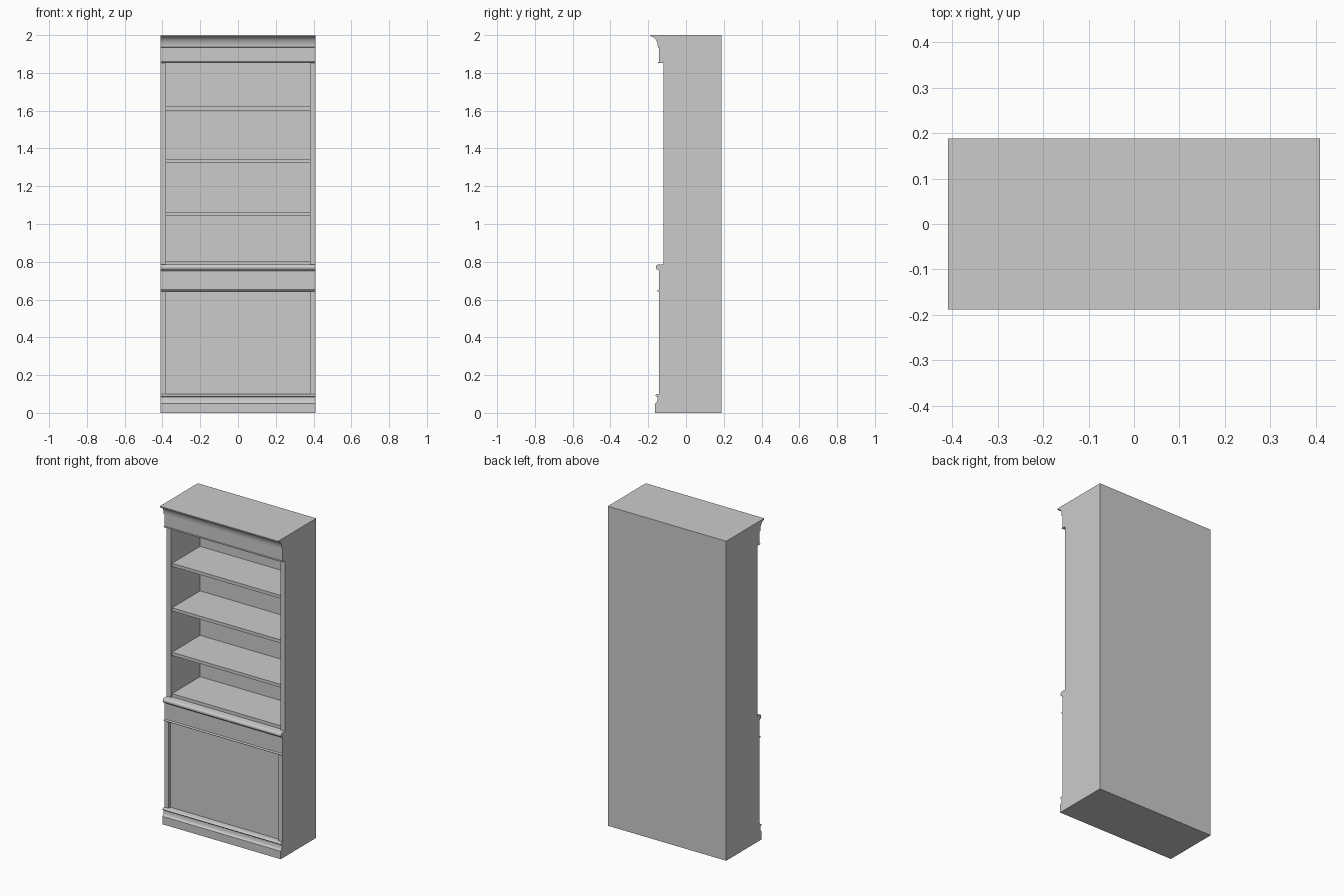
import bpy, bmesh, math

if "Cube" in bpy.data.objects:
    bpy.data.objects.remove(bpy.data.objects["Cube"])

W = 0.41        # half width
T = 0.03        # side panel thickness
BACK = 0.188    # rear face
INNER = 0.168   # front face of the back board


def finish(name, bm, smooth=False):
    bmesh.ops.recalc_face_normals(bm, faces=bm.faces)
    me = bpy.data.meshes.new(name)
    bm.to_mesh(me)
    bm.free()
    ob = bpy.data.objects.new(name, me)
    bpy.context.collection.objects.link(ob)
    if smooth:
        bpy.ops.object.select_all(action='DESELECT')
        ob.select_set(True)
        bpy.context.view_layer.objects.active = ob
        bpy.ops.object.shade_smooth_by_angle(angle=math.radians(35))
    return ob


def box(name, x0, x1, y0, y1, z0, z1):
    bm = bmesh.new()
    bmesh.ops.create_cube(bm, size=1)
    for v in bm.verts:
        v.co = ((x0 + x1) / 2 + v.co.x * (x1 - x0),
                (y0 + y1) / 2 + v.co.y * (y1 - y0),
                (z0 + z1) / 2 + v.co.z * (z1 - z0))
    return finish(name, bm)


def moulding(name, front):
    """Extrude a (y, z) front profile, listed bottom to top, across the width."""
    pts = [(INNER, front[0][1])] + front + [(INNER, front[-1][1])]
    bm = bmesh.new()
    face = bm.faces.new([bm.verts.new((-W, y, z)) for y, z in pts])
    ext = bmesh.ops.extrude_face_region(bm, geom=[face], use_keep_orig=True)
    moved = [g for g in ext['geom'] if isinstance(g, bmesh.types.BMVert)]
    bmesh.ops.translate(bm, verts=moved, vec=(2 * W, 0, 0))
    return finish(name, bm, True)


def arc(cy, cz, ry, rz, a0, a1, n=8):
    """Elliptical arc in (y, z), angles in degrees."""
    angs = [math.radians(a0 + (a1 - a0) * i / n) for i in range(n + 1)]
    return [(cy + ry * math.cos(a), cz + rz * math.sin(a)) for a in angs]


# Plinth: skirting board, cove and bead
moulding("plinth",
         [(-0.163, 0)]
         + [(-0.163, 0.050), (-0.160, 0.053)]
         + arc(-0.160, 0.085, 0.010, 0.032, -60, 0, 5)
         + arc(-0.150, 0.0925, 0.011, 0.0075, 270, 90))

# Waist: bead, drawer-height frieze and rounded ledge
moulding("waist",
         arc(-0.143, 0.647, 0.010, 0.005, 270, 90)
         + [(-0.143, 0.752), (-0.148, 0.757)]
         + arc(-0.148, 0.771, 0.011, 0.014, 270, 90))

# Cornice: lip, frieze, step, cove and top fillet
moulding("cornice",
         [(-0.120, 1.852), (-0.143, 1.852)]
         + arc(-0.143, 1.8555, 0.007, 0.0035, 270, 90, 6)[1:]
         + [(-0.143, 1.934), (-0.149, 1.936)]
         + arc(-0.186, 1.936, 0.037, 0.056, 0, 80, 10)[1:]
         + [(-0.188, 1.993), (-0.188, 2.0)])

# Side panels of both cabinets
for side, s in (("left", -1), ("right", 1)):
    x0, x1 = sorted((s * W, s * (W - T)))
    box(side + "_lower_side", x0, x1, -0.143, INNER, 0.10, 0.642)
    box(side + "_upper_side", x0, x1, -0.120, INNER, 0.785, 1.852)

# Back board and lower front panel
box("back_board", -W, W, INNER, BACK, 0, 2.0)
box("lower_front_panel", -W + T, W - T, -0.125, -0.105, 0.10, 0.642)

# Shelves, set slightly behind the front edges
for i, z in enumerate((0.805, 1.064, 1.342, 1.621)):
    box(f"shelf_{i + 1}", -W + T, W - T, -0.110, INNER, z - 0.02, z)
